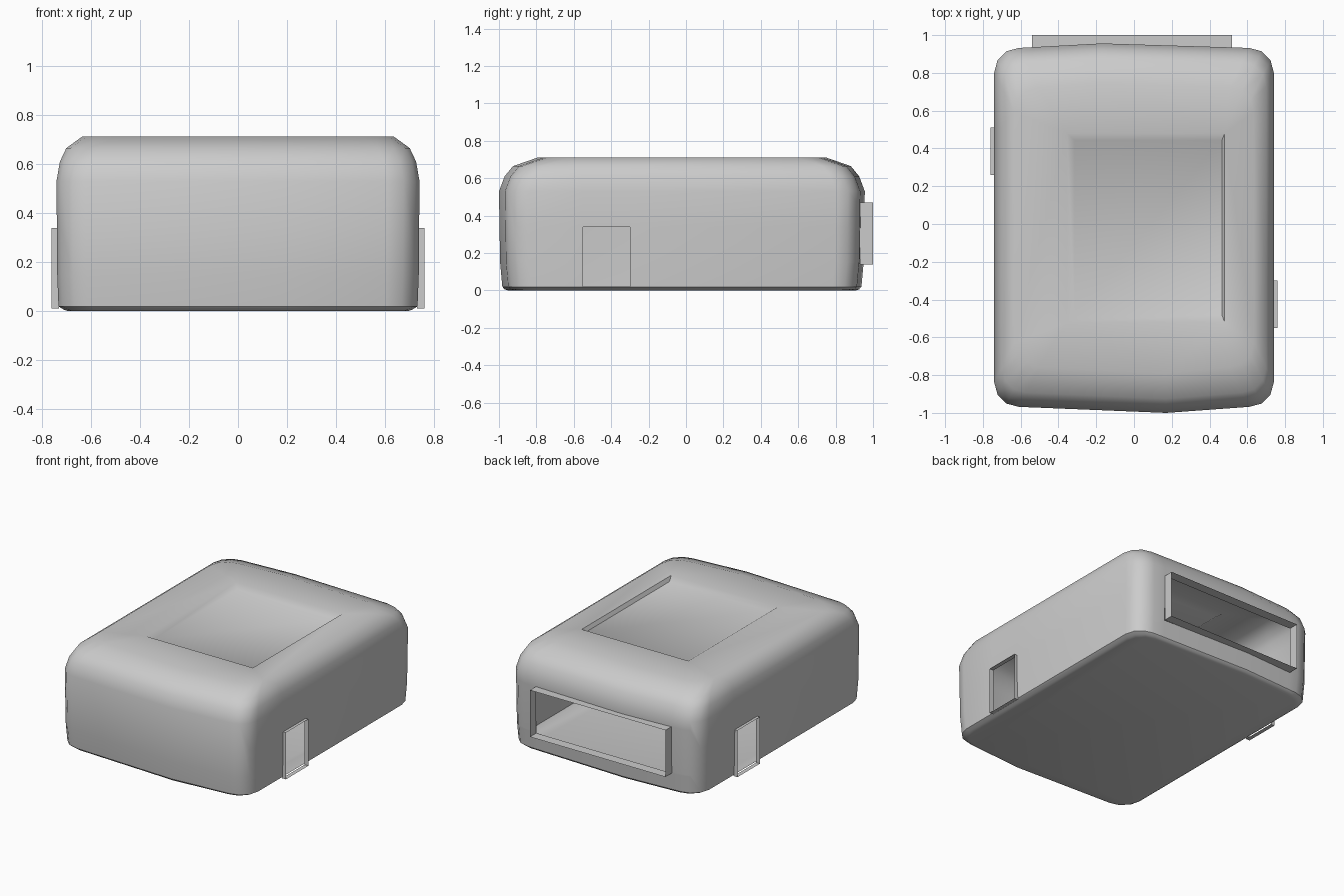
import bpy, bmesh
from math import cos, sin, pi, radians
from mathutils import Vector

if "Cube" in bpy.data.objects:
    bpy.data.objects.remove(bpy.data.objects["Cube"])


def finish(name, bm, smooth=False):
    mesh = bpy.data.meshes.new(name)
    bm.to_mesh(mesh)
    bm.free()
    ob = bpy.data.objects.new(name, mesh)
    bpy.context.collection.objects.link(ob)
    if smooth:
        bpy.ops.object.select_all(action='DESELECT')
        ob.select_set(True)
        bpy.context.view_layer.objects.active = ob
        bpy.ops.object.shade_smooth_by_angle(angle=radians(35))
    return ob


def outline(inset_x, inset_y):
    """Rounded rectangle with a shallow bow in the front and back edges."""
    r, hx = 0.13, 0.74 - inset_x
    front, back = -0.968 + inset_y, 0.932 - inset_y
    corners = [(hx - r, back - r, 0), (r - hx, back - r, 1),
               (r - hx, front + r, 2), (hx - r, front + r, 3)]
    pts = []
    for cx, cy, q in corners:
        for i in range(4):
            a = (q + i / 3) * pi / 2
            pts.append((cx + r * cos(a), cy + r * sin(a)))
        if q == 0:
            pts.append((-0.17, back + 0.024))
        if q == 2:
            pts.append((0.17, front - 0.032))
    return pts


def loft(bm, low, high):
    n = len(low)
    return [bm.faces.new((low[i], low[(i + 1) % n], high[(i + 1) % n], high[i]))
            for i in range(n)]


def cut_opening(bm, side, lo, hi):
    """Cut a rectangular hole out of the wall that faces 'side'."""
    axis = 0 if abs(side.x) > 0.5 else 1
    across = 1 - axis

    def wall():
        bm.normal_update()
        return [f for f in bm.faces if f.normal.dot(side) > 0.9]

    for k, values in ((across, (lo[0], hi[0])), (2, (lo[1], hi[1]))):
        for v in values:
            co, no = Vector((0, 0, 0)), Vector((0, 0, 0))
            co[k], no[k] = v, 1
            faces = wall()
            edges = list({e for f in faces for e in f.edges})
            verts = list({p for f in faces for p in f.verts})
            bmesh.ops.bisect_plane(bm, geom=verts + edges + faces, dist=1e-5,
                                   plane_co=co, plane_no=no)
    hole = []
    for f in wall():
        c = f.calc_center_median()
        if lo[0] < c[across] < hi[0] and lo[1] < c.z < hi[1]:
            hole.append(f)
    bmesh.ops.delete(bm, geom=hole, context='FACES')


def frame(name, axis, lo, hi, inner, outer):
    """Thin open sleeve around an opening."""
    bm = bmesh.new()
    rings = []
    for d in (inner, outer):
        corners = [(lo[0], lo[1]), (hi[0], lo[1]), (hi[0], hi[1]), (lo[0], hi[1])]
        rings.append([bm.verts.new((d, a, z) if axis == 0 else (a, d, z))
                      for a, z in corners])
    loft(bm, *rings)
    bmesh.ops.recalc_face_normals(bm, faces=bm.faces)
    return finish(name, bm)


# Hollow housing: stacked outlines given as (z, inset x, inset y)
bm = bmesh.new()
profile = [(0, 0.05, 0.05), (0.006, 0.03, 0.03), (0.02, 0.008, 0.018),
           (0.15, 0.003, 0.006), (0.53, 0, 0), (0.61, 0.014, 0.03),
           (0.665, 0.04, 0.075), (0.712, 0.105, 0.21)]
rings = [[bm.verts.new((x, y, z)) for x, y in outline(ix, iy)]
         for z, ix, iy in profile]
for low, high in zip(rings, rings[1:]):
    loft(bm, low, high)
bm.faces.new(rings[0][::-1])

# Sunken panel in the top
rim = [bm.verts.new((x, y, 0.712)) for x, y in
       ((-0.355, -0.52), (0.48, -0.52), (0.48, 0.48), (-0.355, 0.48))]
floor = [bm.verts.new((x, y, 0.687)) for x, y in
         ((-0.315, -0.48), (0.465, -0.48), (0.465, 0.443), (-0.315, 0.443))]
loft(bm, rim, floor)
bm.faces.new(floor)
edges = [e for loop in (rings[-1], rim) for i in range(len(loop))
         if (e := bm.edges.get((loop[i - 1], loop[i])))]
bmesh.ops.triangle_fill(bm, use_beauty=True, use_dissolve=False, edges=edges,
                        normal=(0, 0, 1))
bmesh.ops.recalc_face_normals(bm, faces=bm.faces)

# Openings: wide window at the back, one small doorway in each side
window = ((-0.54, 0.14), (0.52, 0.47))
right_door = ((-0.55, 0.021), (-0.30, 0.34))
left_door = ((0.26, 0.021), (0.51, 0.34))
cut_opening(bm, Vector((0, 1, 0)), *window)
cut_opening(bm, Vector((1, 0, 0)), *right_door)
cut_opening(bm, Vector((-1, 0, 0)), *left_door)
finish("housing", bm, smooth=True)

# Sleeves around the openings
frame("window_frame", 1, *window, 0.93, 1.0)
for name, (lo, hi), s in (("right_door_frame", right_door, 1),
                          ("left_door_frame", left_door, -1)):
    frame(name, 0, (lo[0], 0.01), hi, 0.73 * s, 0.76 * s)
